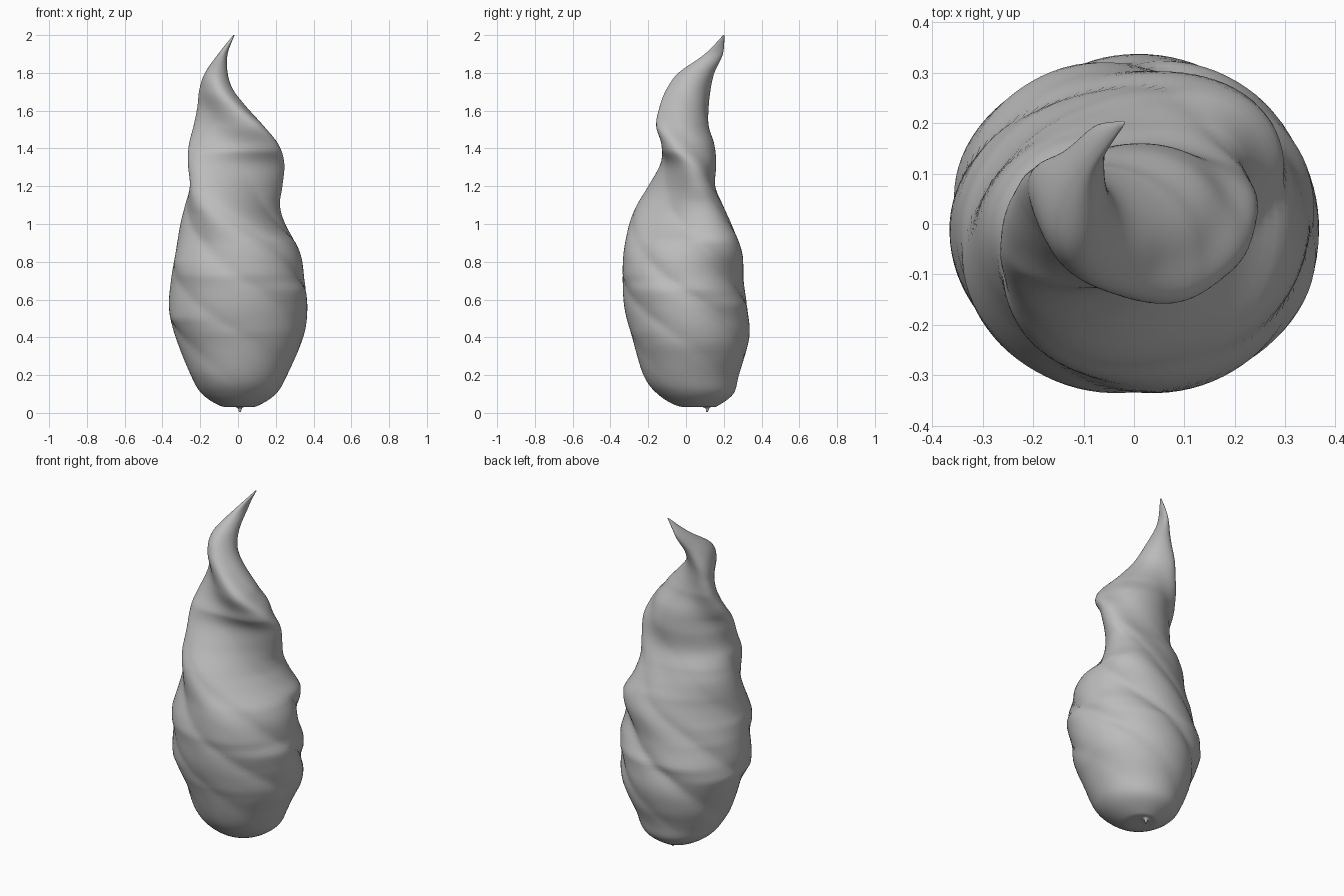
import bpy, bmesh, math

if "Cube" in bpy.data.objects:
    bpy.data.objects.remove(bpy.data.objects["Cube"])

# Flame outline: z, x min, x max, y min, y max, skew of the oval section
ROWS = [
    (0.005, 0.005, 0.015, 0.105, 0.115, 0),
    (0.03, -0.01, 0.03, 0.09, 0.13, 0),
    (0.036, -0.09, 0.10, -0.04, 0.165, 0),
    (0.10, -0.19, 0.20, -0.15, 0.25, 0),
    (0.20, -0.25, 0.26, -0.225, 0.28, 0),
    (0.40, -0.33, 0.345, -0.285, 0.335, 0),
    (0.55, -0.365, 0.367, -0.325, 0.325, 0),
    (0.70, -0.355, 0.352, -0.335, 0.305, 0),
    (0.85, -0.33, 0.328, -0.33, 0.297, 0.08),
    (1.00, -0.305, 0.25, -0.30, 0.24, 0.18),
    (1.10, -0.28, 0.222, -0.26, 0.195, 0.3),
    (1.20, -0.255, 0.235, -0.20, 0.155, 0.42),
    (1.32, -0.265, 0.245, -0.135, 0.16, 0.27),
    (1.42, -0.26, 0.215, -0.13, 0.15, -0.1),
    (1.52, -0.235, 0.135, -0.158, 0.12, -0.45),
    (1.62, -0.215, 0.045, -0.14, 0.12, -0.5),
    (1.71, -0.205, -0.025, -0.105, 0.13, -0.35),
    (1.80, -0.175, -0.055, -0.04, 0.15, 0.0),
    (1.90, -0.105, -0.055, 0.10, 0.195, 0.3),
    (2.00, -0.025, -0.018, 0.197, 0.204, 0),
]
SIDES, STEPS = 96, 8
TWIST, RIDGES = 4.2, 5


def smooth_row(i, t):
    """Catmull-Rom blend between row i and i + 1."""
    n = len(ROWS) - 1
    p = [ROWS[min(max(i + k, 0), n)] for k in (-1, 0, 1, 2)]
    return [0.5 * (2 * b + (c - a) * t + (2 * a - 5 * b + 4 * c - d) * t * t
                   + (3 * b - a - 3 * c + d) * t ** 3) for a, b, c, d in zip(*p)]


def ramp(z, start, end):
    return min(max((z - start) / (end - start), 0), 1)


def fit(values, low, high):
    """Stretch a ring so that it spans low to high exactly."""
    a, b = min(values), max(values)
    return [low + (v - a) / (b - a) * (high - low) for v in values]


sections = [smooth_row(i, s / STEPS) for i in range(len(ROWS) - 1) for s in range(STEPS)]
sections.append(list(ROWS[-1]))

# Twisted flame body, lofted through the sections
bm = bmesh.new()
rings = []
for z, x0, x1, y0, y1, skew in sections:
    depth = 0.07 * ramp(z, 0.1, 0.5) * ramp(z, 1.35, 0.9)    # fine grooves
    lobes = 0.09 * ramp(z, 0.7, 1.05) * ramp(z, 1.85, 1.6)   # three broad upper lobes
    xs, ys = [], []
    for k in range(SIDES):
        a = math.tau * k / SIDES
        swirl = a + TWIST * (z - 0.5)
        groove = (1 - abs(math.cos(RIDGES / 2 * swirl))) ** 1.3
        f = 1 - depth * groove * (0.7 + 0.3 * math.sin(swirl))
        f += lobes * math.cos(3 * (a - math.radians(135) + 3 * (z - 1.1)))
        xs.append(f * math.cos(a))
        ys.append(f * math.sin(a + skew))
    rings.append([bm.verts.new((x, y, z))
                  for x, y in zip(fit(xs, x0, x1), fit(ys, y0, y1))])
for low, high in zip(rings, rings[1:]):
    for k in range(SIDES):
        j = (k + 1) % SIDES
        bm.faces.new((low[k], low[j], high[j], high[k]))
bm.faces.new(rings[0][::-1])
bm.faces.new(rings[-1])
for face in bm.faces:
    face.smooth = True
bmesh.ops.recalc_face_normals(bm, faces=bm.faces[:])

mesh = bpy.data.meshes.new("flame")
bm.to_mesh(mesh)
bm.free()
flame = bpy.data.objects.new("flame", mesh)
bpy.context.collection.objects.link(flame)

# One plain grey colour
grey = bpy.data.materials.new("plain grey")
grey.diffuse_color = (0.5, 0.5, 0.5, 1)
grey.use_nodes = True
grey.node_tree.nodes["Principled BSDF"].inputs["Base Color"].default_value = grey.diffuse_color
mesh.materials.append(grey)
